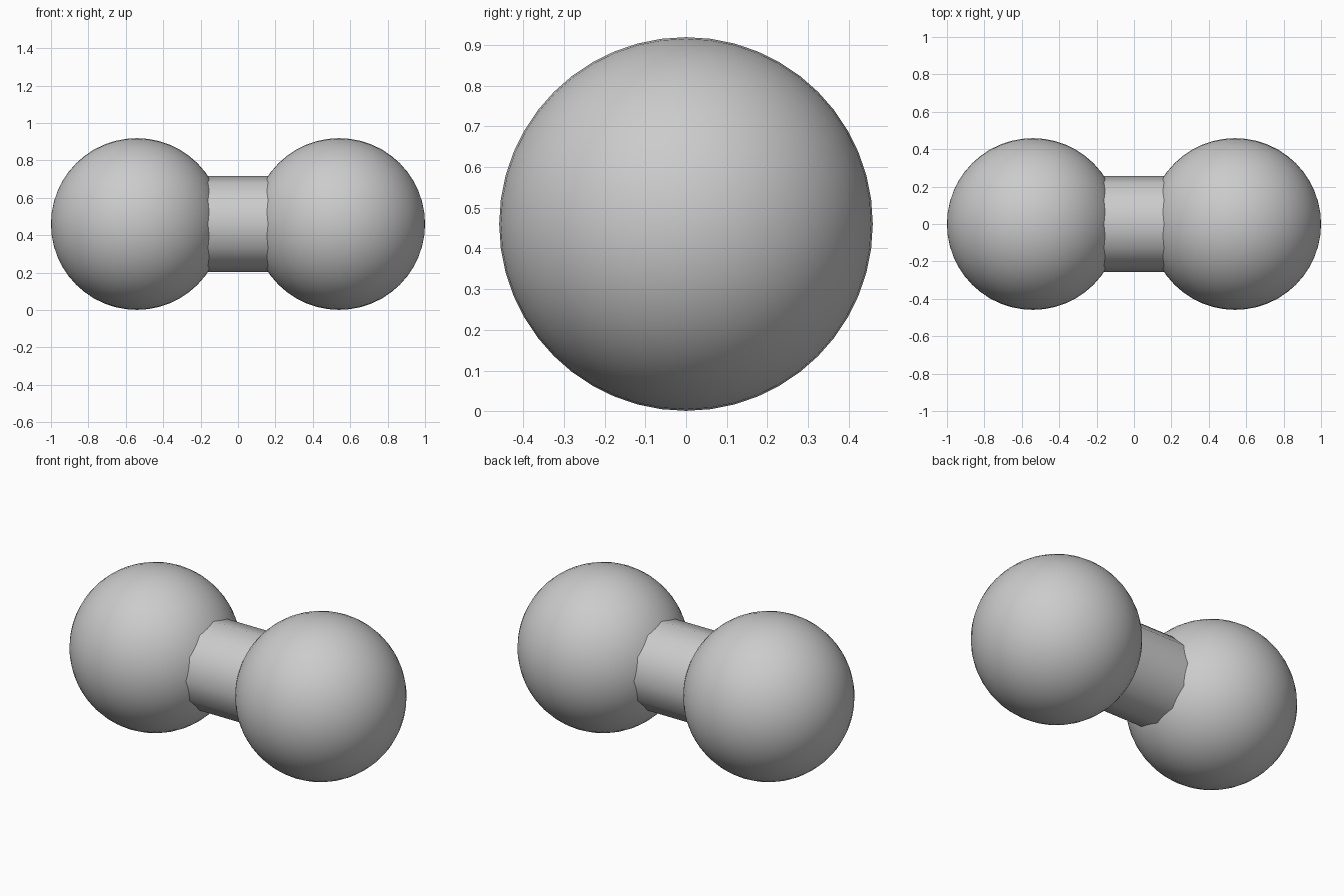
import bpy, math

if "Cube" in bpy.data.objects:
    bpy.data.objects.remove(bpy.data.objects["Cube"])

R, CX, CZ = 0.459, 0.541, 0.46

# round weights at each end
for name, s in (("weight_left", -1), ("weight_right", 1)):
    bpy.ops.mesh.primitive_uv_sphere_add(segments=48, ring_count=24, radius=R,
                                         location=(s * CX, 0, CZ),
                                         rotation=(0, math.pi / 2, 0))
    bpy.context.object.name = name
    bpy.ops.object.shade_smooth()

# handle bar between the weights, ends buried inside them
bpy.ops.mesh.primitive_cylinder_add(vertices=12, radius=0.256, depth=0.7,
                                    location=(0, 0, CZ), rotation=(0, math.pi / 2, 0))
bpy.context.object.name = "handle"
bpy.ops.object.shade_smooth_by_angle(angle=math.radians(40))
